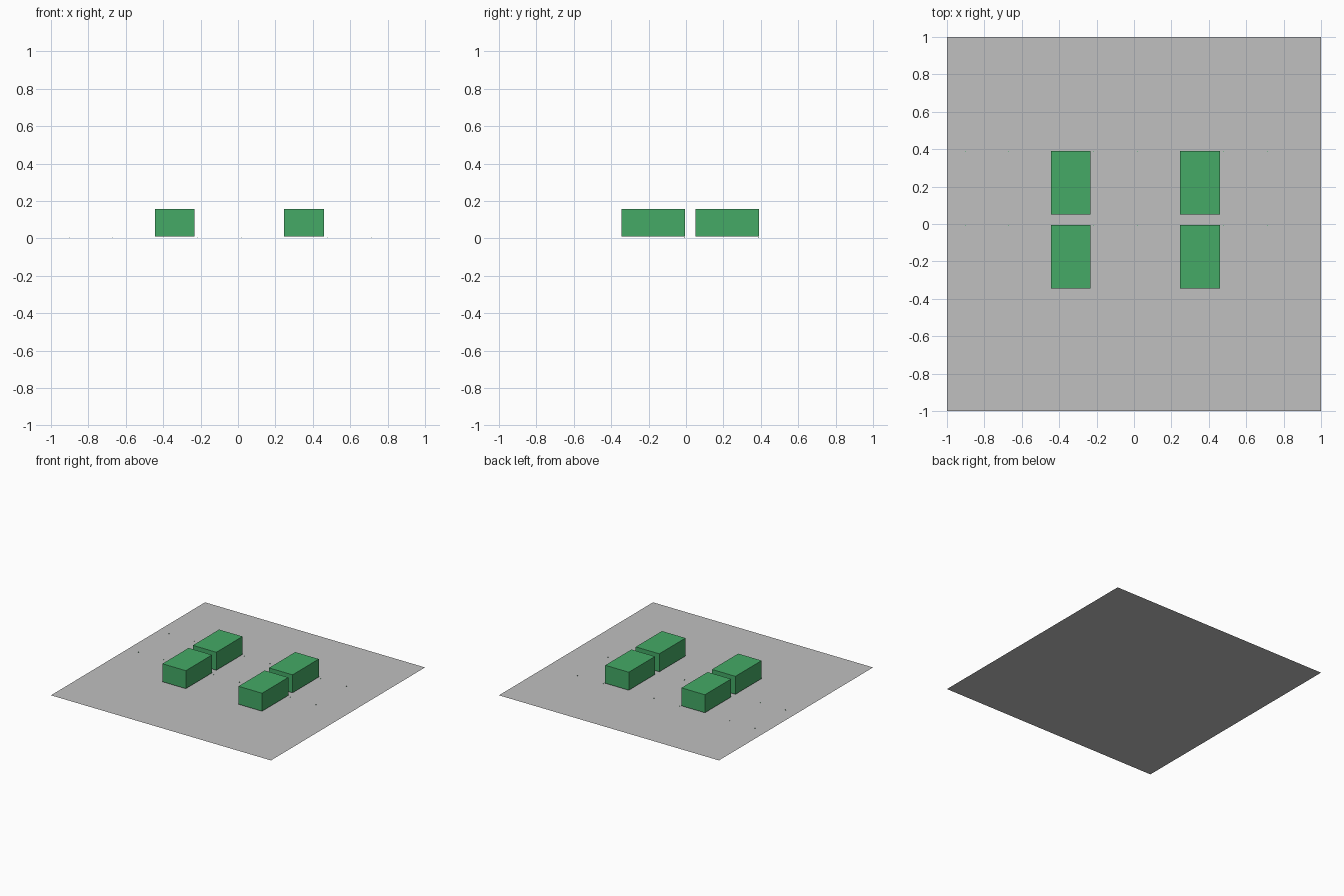
import bpy

if "Cube" in bpy.data.objects:
    bpy.data.objects.remove(bpy.data.objects["Cube"])


def material(name, rgb):
    m = bpy.data.materials.new(name)
    m.diffuse_color = (*rgb, 1.0)
    m.use_nodes = True
    m.node_tree.nodes["Principled BSDF"].inputs["Base Color"].default_value = m.diffuse_color
    return m


green = material("green", (0.058, 0.402, 0.133))
grey = material("light grey", (0.53, 0.53, 0.53))


def box(name, lo, hi, mat):
    size = [b - a for a, b in zip(lo, hi)]
    centre = [(a + b) / 2 for a, b in zip(lo, hi)]
    bpy.ops.mesh.primitive_cube_add(size=1, location=centre)
    ob = bpy.context.object
    ob.name = name
    ob.scale = size
    ob.data.materials.append(mat)
    return ob


# Flat square base sheet
bpy.ops.mesh.primitive_plane_add(size=2, location=(0, 0, 0))
base = bpy.context.object
base.name = "base_sheet"
base.data.materials.append(grey)

# Four blocks in two columns and two rows
rows = {"front": (-0.346, -0.006), "back": (0.05, 0.39)}
columns = {"left": (-0.445, -0.232), "right": (0.247, 0.461)}
for row, (y0, y1) in rows.items():
    for col, (x0, x1) in columns.items():
        box(f"{row}_{col}_block", (x0, y0, 0.01), (x1, y1, 0.158), green)

# Tiny marker specks on the sheet, level with the back edges of the blocks
for row, (y0, y1) in rows.items():
    for i, x in enumerate((-0.9, -0.67, -0.215, 0.02, 0.48, 0.715)):
        box(f"{row}_speck_{i}", (x - 0.002, y1 - 0.004, 0.001),
            (x + 0.002, y1, 0.005), green)
